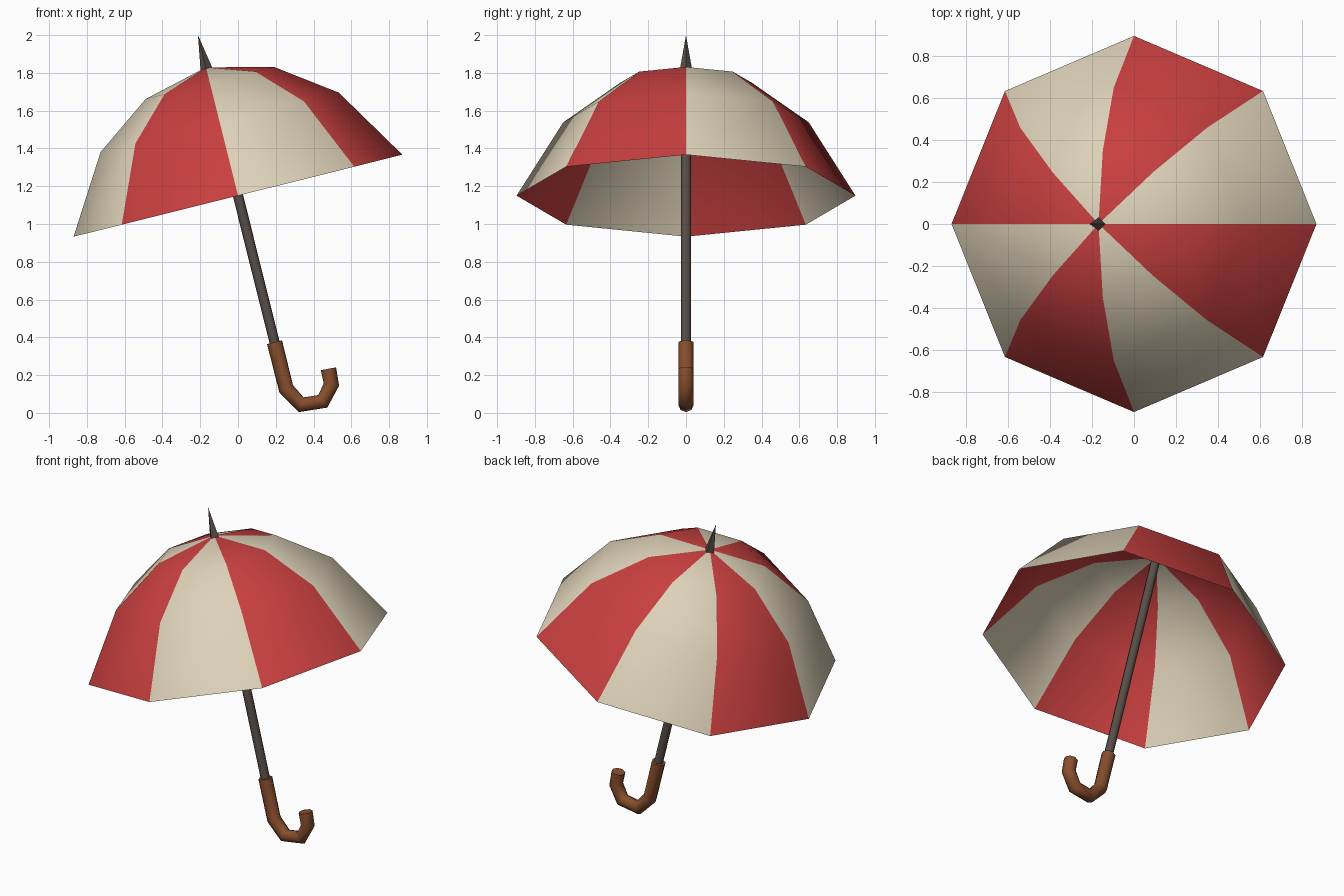
import bpy, bmesh, math
from mathutils import Matrix, Vector

if "Cube" in bpy.data.objects:
    bpy.data.objects.remove(bpy.data.objects["Cube"])

# Everything is built along a local axis through the rim centre, then tilted
TILT = Matrix.Translation((0, 0, 1.15)) @ Matrix.Rotation(math.radians(-14), 4, 'Y')


def material(name, rgb):
    m = bpy.data.materials.new(name)
    m.diffuse_color = (*rgb, 1)
    m.use_nodes = True
    m.node_tree.nodes["Principled BSDF"].inputs["Base Color"].default_value = m.diffuse_color
    return m


RED = material("canopy red", (0.58, 0.05, 0.05))
CREAM = material("canopy cream", (0.73, 0.64, 0.48))
METAL = material("dark metal", (0.10, 0.078, 0.067))
WOOD = material("brown wood", (0.25, 0.078, 0.027))


def finish(name, bm, mats, angle):
    bm.transform(TILT)
    me = bpy.data.meshes.new(name)
    bm.to_mesh(me)
    bm.free()
    for m in mats:
        me.materials.append(m)
    ob = bpy.data.objects.new(name, me)
    bpy.context.collection.objects.link(ob)
    bpy.ops.object.select_all(action='DESELECT')
    ob.select_set(True)
    bpy.context.view_layer.objects.active = ob
    bpy.ops.object.shade_smooth_by_angle(angle=math.radians(angle))


# Canopy: eight panels in alternating colours, open underneath
bm = bmesh.new()
profile = [(0.897, 0), (0.65, 0.4), (0.35, 0.615)]
rings = [[bm.verts.new((r * math.cos(k * math.pi / 4), r * math.sin(k * math.pi / 4), h))
          for k in range(8)] for r, h in profile]
apex = bm.verts.new((0, 0, 0.7))
for k in range(8):
    n = (k + 1) % 8
    faces = [bm.faces.new((a[k], a[n], b[n], b[k])) for a, b in zip(rings, rings[1:])]
    faces.append(bm.faces.new((rings[-1][k], rings[-1][n], apex)))
    for f in faces:
        f.material_index = k % 2
finish("canopy", bm, [CREAM, RED], 80)


def rod(name, mat, sides, r1, r2, z1, z2, angle):
    bm = bmesh.new()
    bmesh.ops.create_cone(bm, cap_ends=True, segments=sides, radius1=r1, radius2=r2, depth=z2 - z1,
                          matrix=Matrix.Translation((0, 0, (z1 + z2) / 2)))
    finish(name, bm, [mat], angle)


# Shaft and pointed tip
rod("shaft", METAL, 8, 0.027, 0.027, -0.83, 0.69, 50)
rod("tip", METAL, 4, 0.032, 0.0, 0.69, 0.876, 30)

# Hooked handle: an eight-sided section swept along a bent path
path = [Vector((x, 0, z)) for x, z in
        [(0, -0.80), (0, -1.055), (0.057, -1.155), (0.172, -1.165), (0.238, -1.09), (0.243, -1.005)]]
bm = bmesh.new()
rings = []
for i, p in enumerate(path):
    t = Vector()
    if i > 0:
        t += (p - path[i - 1]).normalized()
    if i < len(path) - 1:
        t += (path[i + 1] - p).normalized()
    t.normalize()
    side = Vector((t.z, 0, -t.x))
    rings.append([bm.verts.new(p + 0.041 * (math.cos(a) * side + math.sin(a) * Vector((0, 1, 0))))
                  for a in (k * math.pi / 4 for k in range(8))])
for a, b in zip(rings, rings[1:]):
    for k in range(8):
        n = (k + 1) % 8
        bm.faces.new((a[k], a[n], b[n], b[k]))
bm.faces.new(rings[0])
bm.faces.new(rings[-1])
bmesh.ops.recalc_face_normals(bm, faces=bm.faces)
finish("handle", bm, [WOOD], 65)
